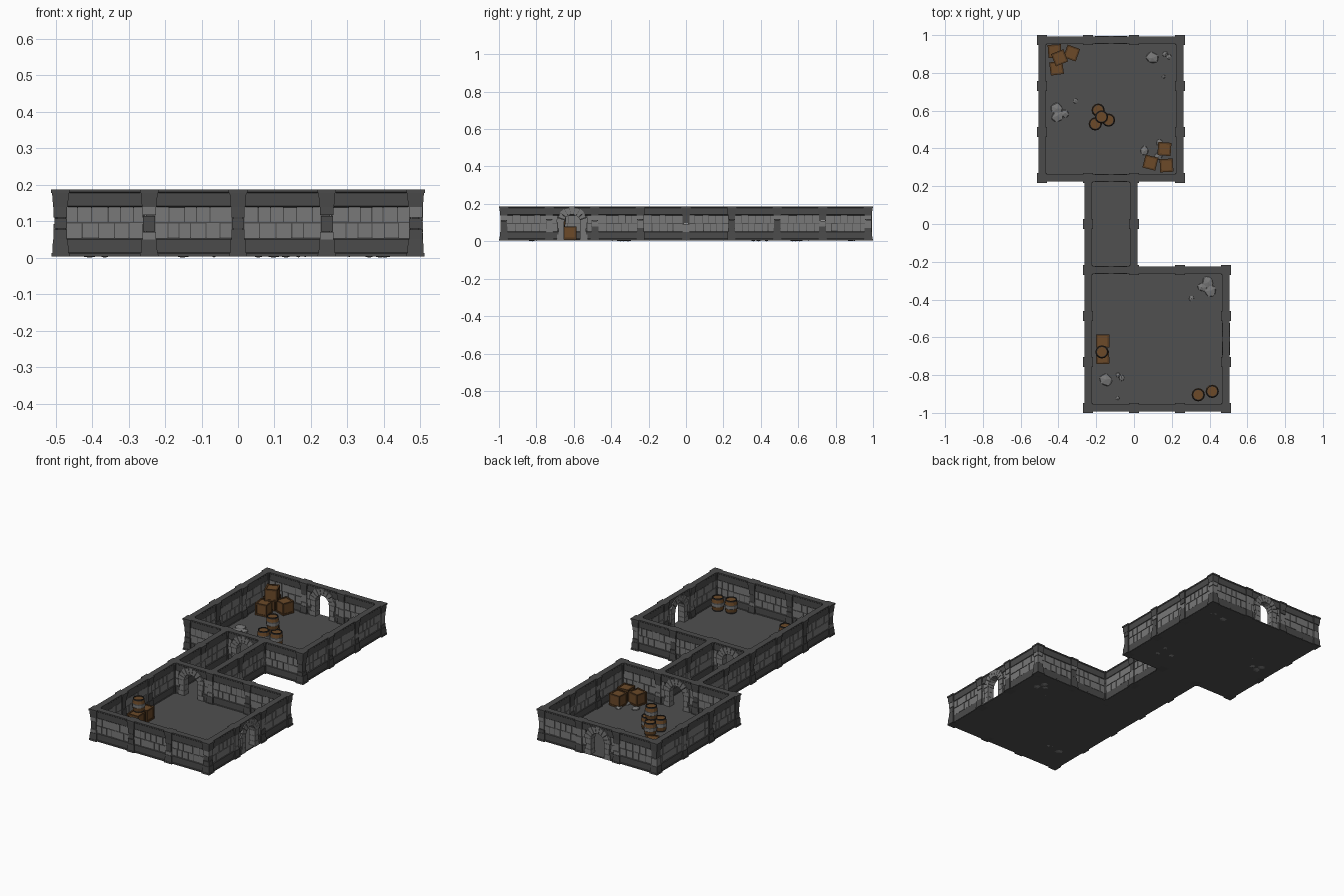
import bpy, bmesh, random
from math import sin, cos, pi, radians
from mathutils import Matrix, Vector

random.seed(4)
if "Cube" in bpy.data.objects:
    bpy.data.objects.remove(bpy.data.objects["Cube"])

U = 0.2435          # grid spacing between pillars
FLOOR = 0.01        # floor level
TOP = 0.187         # wall top


def material(name, r, g, b):
    m = bpy.data.materials.new(name)
    m.use_nodes = True
    m.diffuse_color = (r, g, b, 1)
    m.node_tree.nodes["Principled BSDF"].inputs["Base Color"].default_value = (r, g, b, 1)
    return m


DARK = material("dark stone", .07, .07, .07)
PAVING = material("floor stone", .08, .08, .08)
BRICK = material("pale brick", .19, .19, .19)
WOOD = material("wood", .15, .068, .022)
FRAME = material("dark wood", .085, .04, .014)
IRON = material("dark iron", .03, .027, .025)


def build(name, bm, *mats):
    bmesh.ops.recalc_face_normals(bm, faces=bm.faces)
    me = bpy.data.meshes.new(name)
    bm.to_mesh(me)
    bm.free()
    for m in mats:
        me.materials.append(m)
    ob = bpy.data.objects.new(name, me)
    bpy.context.collection.objects.link(ob)
    return ob


def paint(verts, index):
    for f in {f for v in verts for f in v.link_faces}:
        f.material_index = index


def box(bm, frame, centre, size, index=0):
    mat = frame @ Matrix.Translation(centre) @ Matrix.Diagonal((*size, 1))
    paint(bmesh.ops.create_cube(bm, size=1, matrix=mat)["verts"], index)


def frustum(bm, x, y, z0, z1, w0, w1, index=0):
    mat = Matrix.Translation((x, y, (z0 + z1) / 2)) @ Matrix.Rotation(pi / 4, 4, "Z")
    r = bmesh.ops.create_cone(bm, cap_ends=True, segments=4, radius1=w0 / 2 ** .5,
                              radius2=w1 / 2 ** .5, depth=z1 - z0, matrix=mat)
    paint(r["verts"], index)


def prism(bm, frame, rings):
    """Join point rings of equal length into a closed solid."""
    rings = [[bm.verts.new(frame @ Vector(p)) for p in ring] for ring in rings]
    n = len(rings[0])
    for a, b in zip(rings, rings[1:]):
        for i in range(n):
            bm.faces.new((a[i], a[(i + 1) % n], b[(i + 1) % n], b[i]))
    bm.faces.new(rings[0])
    bm.faces.new(rings[-1])


# Plan: two square rooms and a corridor, as grid edges
edges, corners = set(), set()
rects = {"north_room": (-2, 1, 1, 4), "south_room": (-1, -4, 2, -1), "corridor": (-1, -1, 0, 1)}
for i0, j0, i1, j1 in rects.values():
    for i in range(i0, i1):
        edges |= {((i, j), (i + 1, j)) for j in (j0, j1)}
    for j in range(j0, j1):
        edges |= {((i, j), (i, j + 1)) for i in (i0, i1)}
for e in edges:
    corners |= set(e)
doorways = {((-1, 4), (0, 4)), ((-1, 1), (0, 1)), ((-1, -1), (0, -1)), ((2, -3), (2, -2))}

# Floors
for name, (i0, j0, i1, j1) in rects.items():
    bm = bmesh.new()
    grow = -.015 if name == "corridor" else .015
    box(bm, Matrix(), ((i0 + i1) * U / 2, (j0 + j1) * U / 2, .007),
        ((i1 - i0) * U + .03, (j1 - j0) * U + 2 * grow, .006))
    build(name + "_floor", bm, PAVING)

# Walls: stepped section with a recessed band of bricks
HALF = [(.018, .005), (.018, .012), (.0155, .014), (.015, .05), (.009, .054), (.009, .138),
        (.0145, .142), (.0155, .178), (.0175, .18), (.0175, TOP)]
SECTION = HALF + [(-y, z) for y, z in reversed(HALF)]
R_IN, R_OUT, SPRING = .043, .083, .1


def wall(bm, frame):
    prism(bm, frame, [[(s * (U / 2 - .012), y, z) for y, z in SECTION] for s in (-1, 1)])


def brick_rows(bm, frame, start, end):
    for z in (.0735, .1185):
        x = start
        while x < end - .004:
            w = random.uniform(.03, .046)
            if end - x - w < .018:
                w = end - x
            size = (w - .003, random.uniform(.022, .026), .0425 - random.uniform(0, .003))
            box(bm, frame, (x + w / 2, 0, z), size)
            x += w


def arch_stones(bm, frame):
    count = 9
    for k in range(count):
        a0, a1 = (pi * (k + t) / count for t in (.04, .96))
        r = R_OUT + (.002 if k % 2 == 0 else -.002)
        pts = [(q * cos(a), SPRING + q * sin(a)) for q, a in
               ((R_IN, a0), (r, a0), (r, a1), (R_IN, a1))]
        prism(bm, frame, [[(x, y, z) for x, z in pts] for y in (-.021, .021)])
    for s in (-1, 1):
        for k, w in enumerate((.038, .031, .036)):
            box(bm, frame, (s * (R_IN + w / 2), 0, .021 + k * .0315), (w, .04, .0305))


walls, bricks, arches = bmesh.new(), bmesh.new(), bmesh.new()
for edge in sorted(edges):
    (ia, ja), (ib, jb) = edge
    frame = Matrix.Translation(((ia + ib) * U / 2, (ja + jb) * U / 2, 0))
    if ia == ib:
        frame = frame @ Matrix.Rotation(pi / 2, 4, "Z")
    end = U / 2 - .016
    if edge not in doorways:
        wall(walls, frame)
        brick_rows(bricks, frame, -end, end)
        continue
    # Doorway wall: cut an arched opening, then line it with stones
    bm = bmesh.new()
    wall(bm, frame)
    ob = build("doorway_wall", bm, DARK)
    bm = bmesh.new()
    r = R_IN + .003
    outline = [(r, -.02)] + [(r * cos(pi * k / 16), SPRING + r * sin(pi * k / 16))
                             for k in range(17)] + [(-r, -.02)]
    prism(bm, frame, [[(x, y, z) for x, z in outline] for y in (-.05, .05)])
    cutter = build("doorway_cutter", bm)
    cutter.hide_render = True
    cutter.hide_set(True)
    cutter.display_type = "WIRE"
    mod = ob.modifiers.new("opening", "BOOLEAN")
    mod.operation, mod.solver, mod.object = "DIFFERENCE", "EXACT", cutter
    arch_stones(arches, frame)
    for s in (-1, 1):
        brick_rows(bricks, frame, *sorted((s * .08, s * end)))
build("walls", walls, DARK)
build("wall_bricks", bricks, BRICK)
build("arch_stones", arches, BRICK)

# Pillars: base, stacked stones and flared cap
bm = bmesh.new()
for i, j in sorted(corners):
    x, y = i * U, j * U
    frustum(bm, x, y, .004, .013, .05, .049)
    frustum(bm, x, y, .013, .05, .045, .041)
    z = .05
    for k, h in enumerate(random.choice([(.03, .03, .031), (.045, .046), (.022, .045, .024)])):
        w = .037 - .004 * (k % 2)
        frustum(bm, x, y, z, z + h - .002, w, w, random.choice((0, 1)))
        z += h
    frustum(bm, x, y, .139, .178, .04, .046)
    frustum(bm, x, y, .178, TOP, .051, .051)
build("pillars", bm, DARK, BRICK)

# Crates: panelled box with a timber frame on all twelve edges
SIDE = .07


def crate(x, y, angle, z=FLOOR):
    frame = Matrix.Translation((x, y, z + SIDE / 2)) @ Matrix.Rotation(radians(angle), 4, "Z")
    bm = bmesh.new()
    box(bm, frame, (0, 0, 0), [SIDE - .006] * 3)
    bar, off = .009, SIDE / 2 - .0045
    for axis in range(3):
        for a in (-off, off):
            for b in (-off, off):
                c, size = [a, b], [bar, bar]
                c.insert(axis, 0)
                size.insert(axis, SIDE)
                box(bm, frame, c, size, 1)
    build("crate", bm, WOOD, FRAME)


for spot in [(-.42, .915, 4), (-.33, .905, -20), (-.41, .825, 8), (-.394, .88, 22, FLOOR + SIDE),
             (.161, .397, -4), (.087, .325, -14), (.172, .31, 3),
             (-.166, -.62, 0), (-.166, -.706, 2)]:
    crate(*spot)

# Barrels: lathed staves with iron hoops and a pale middle band
BARREL = [(0, .003), (.029, 0), (.031, .008), (.034, .026), (.0355, .028), (.0355, .047),
          (.034, .049), (.031, .067), (.031, .075), (.026, .075), (.026, .071), (0, .071)]
BANDS = (0, 1, 0, 2, 2, 2, 0, 1, 1, 1, 0)


def barrel(x, y, z=FLOOR):
    bm = bmesh.new()
    n = 12
    rings = [[bm.verts.new((x + r * cos(2 * pi * k / n), y + r * sin(2 * pi * k / n), z + h))
              for k in range(n)] for r, h in BARREL]
    for a, b, index in zip(rings, rings[1:], BANDS):
        for k in range(n):
            f = bm.faces.new((a[k], a[(k + 1) % n], b[(k + 1) % n], b[k]))
            f.material_index = index
    bmesh.ops.remove_doubles(bm, verts=bm.verts, dist=1e-5)
    build("barrel", bm, WOOD, IRON, BRICK)


for spot in [(-.19, .603), (-.205, .53), (-.135, .55), (-.172, .567, FLOOR + .075),
             (-.17, -.677, FLOOR + SIDE), (.34, -.904), (.414, -.886)]:
    barrel(*spot)

# Rubble: low faceted lumps scattered on the floors
bm = bmesh.new()
for x, y, r in [(.095, .88, .036), (.165, .9, .017), (.185, .885, .015), (.157, .78, .01),
                (-.41, .61, .034), (-.405, .57, .036), (-.365, .585, .024), (-.31, .652, .014),
                (.055, .388, .026), (.135, .43, .02), (.13, .36, .022),
                (.39, -.31, .034), (.405, -.355, .034), (.36, -.335, .026), (.304, -.394, .015),
                (-.15, -.825, .036), (-.085, -.8, .014), (-.065, -.815, .017), (-.087, -.923, .011)]:
    mat = (Matrix.Translation((x, y, FLOOR + .001)) @ Matrix.Rotation(random.uniform(0, pi), 4, "Z")
           @ Matrix.Diagonal((r * 1.08, r * .92, min(.011, r * .6), 1)))
    for v in bmesh.ops.create_icosphere(bm, subdivisions=1, radius=1, matrix=mat)["verts"]:
        v.co += Vector([random.uniform(-.1, .1) * r for _ in range(2)] + [0])
build("rubble", bm, BRICK)
